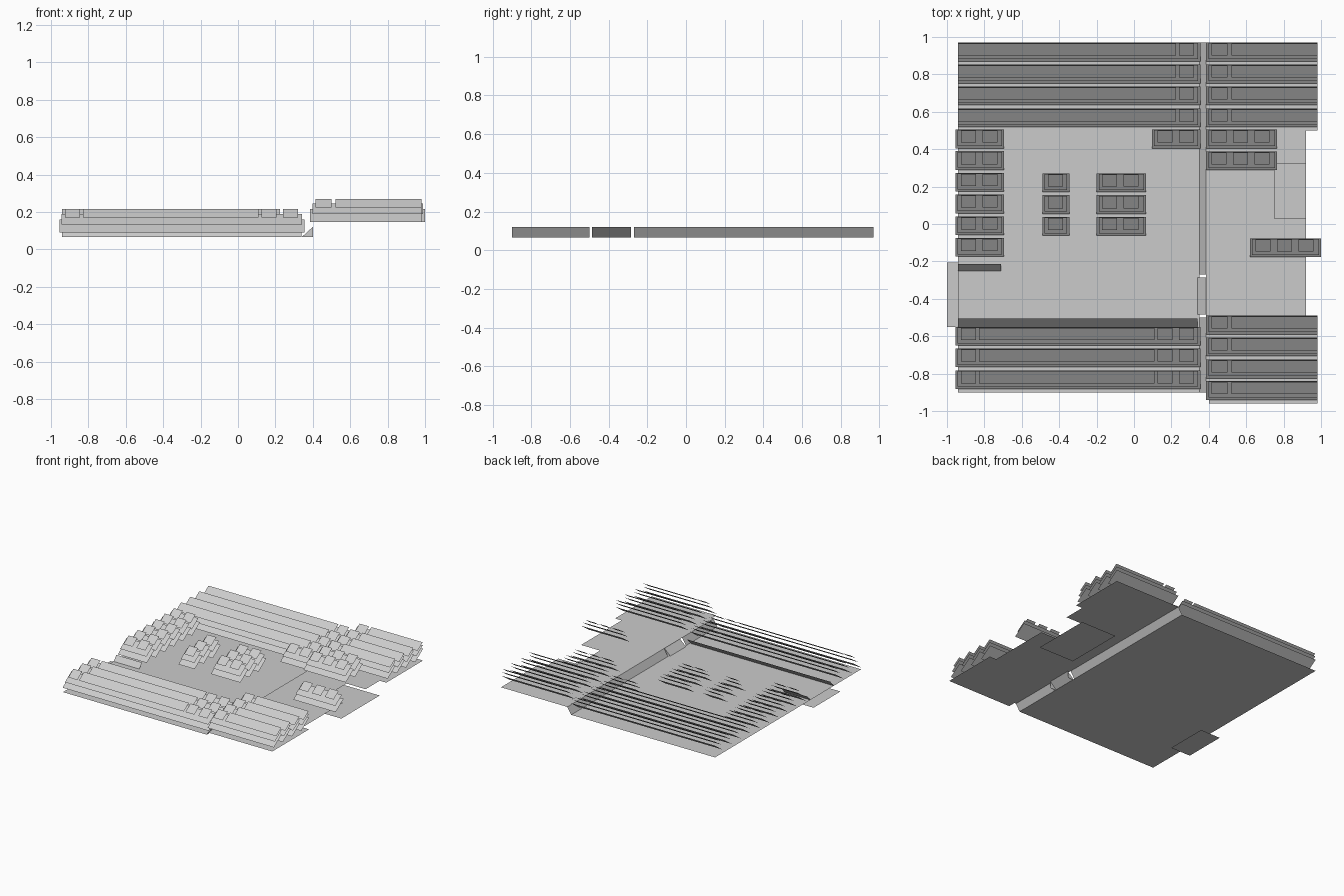
import bpy

if "Cube" in bpy.data.objects:
    bpy.data.objects.remove(bpy.data.objects["Cube"])

GREY = bpy.data.materials.new("light_grey")
GREY.diffuse_color = (0.6, 0.6, 0.6, 1)
GREY.use_nodes = True
GREY.node_tree.nodes["Principled BSDF"].inputs["Base Color"].default_value = GREY.diffuse_color

LOW, HIGH = 0.065, 0.12      # levels of the two decks


def make(name, polys):
    """One mesh object from a list of polygons (each a list of points)."""
    verts, faces = [], []
    for p in polys:
        faces.append(list(range(len(verts), len(verts) + len(p))))
        verts += p
    me = bpy.data.meshes.new(name)
    me.from_pydata(verts, [], faces)
    me.materials.append(GREY)
    ob = bpy.data.objects.new(name, me)
    bpy.context.collection.objects.link(ob)
    return ob


def flat(points, z):
    return [(x, y, z) for x, y in points]


def rect(x0, x1, y0, y1, z):
    return flat([(x0, y0), (x1, y0), (x1, y1), (x0, y1)], z)


def tilted(x0, x1, y0, y1, z0, z1):
    """Plate rising towards the back."""
    return [(x0, y0, z0), (x1, y0, z0), (x1, y1, z1), (x0, y1, z1)]


def row(name, x0, x1, top_y, floor, blocks, cut_left=False, cut_right=False):
    """Three stacked tilted plates: wide base, inset middle, split top."""
    y0, z = top_y - 0.1, floor + 0.025
    a = x0 if cut_left else x0 + 0.012
    b = x1 if cut_right else x1 - 0.012
    polys = [tilted(x0, x1, y0, top_y, z, z + 0.07),
             tilted(a, b, y0 + 0.012, top_y - 0.003, z + 0.043, z + 0.1)]
    for c, d in blocks:
        polys.append(tilted(c, d, y0 + 0.03, top_y - 0.005, z + 0.08, z + 0.125))
    make(name, polys)


def spaced(start, n):
    """Evenly spaced small top blocks."""
    return [(start + 0.115 * i, start + 0.115 * i + 0.08) for i in range(n)]


# Decks
make("lower_deck", [rect(-0.94, 0.35, -0.9, 0.97, LOW)])
make("upper_deck", [flat([
    (0.385, -0.9), (0.4, -0.9), (0.4, -0.96), (0.98, -0.96), (0.98, -0.49),
    (0.92, -0.49), (0.92, 0.03), (0.75, 0.03), (0.75, 0.32), (0.92, 0.32),
    (0.92, 0.5), (0.98, 0.5), (0.98, 0.97), (0.385, 0.97)], HIGH)])
make("sunken_landing", [rect(0.6, 0.92, 0.01, 0.5, 0.0)])
make("side_landing", [rect(-1.0, -0.82, -0.55, -0.205, 0.035)])

# Bank between the decks, interrupted by a short ramp
make("bank", [[(0.35, a, LOW), (0.385, a, HIGH), (0.385, b, HIGH), (0.35, b, LOW)]
              for a, b in ((-0.9, -0.5), (-0.27, 0.97))])
ra, rb = -0.485, -0.285
make("ramp", [[(0.34, ra, LOW), (0.4, ra, HIGH), (0.4, rb, HIGH), (0.34, rb, LOW)]]
     + [[(0.34, y, LOW), (0.4, y, LOW), (0.4, y, HIGH)] for y in (ra, rb)])

# Sloped strips on the lower deck
make("long_strip", [tilted(-0.94, 0.34, -0.55, -0.505, LOW, 0.115)])
make("short_strip", [tilted(-0.94, -0.71, -0.25, -0.215, LOW, 0.105)])

# Long rows at the back, both decks
right_blocks = [(0.415, 0.5), (0.52, 0.98)]
for y in (0.97, 0.852, 0.735, 0.618):
    row("back_left_row", -0.94, 0.355, y, LOW,
        [(-0.94, 0.225), (0.24, 0.32)], cut_left=True)
    row("back_right_row", 0.385, 0.98, y, HIGH, right_blocks, cut_right=True)

# Long rows at the front
for y in (-0.55, -0.665, -0.782):
    row("front_left_row", -0.955, 0.355, y, LOW,
        [(-0.925, -0.845), (-0.83, 0.11)] + spaced(0.125, 2))
for y in (-0.49, -0.607, -0.725, -0.84):
    row("front_right_row", 0.385, 0.98, y, HIGH, right_blocks, cut_right=True)

# Short rows
for i in range(6):
    row("side_row", -0.955, -0.695, 0.505 - 0.116 * i, LOW, spaced(-0.925, 2))
for i in range(3):
    y = 0.27 - 0.116 * i
    row("single_row", -0.49, -0.345, y, LOW, spaced(-0.46, 1))
    row("double_row", -0.2, 0.065, y, LOW, spaced(-0.17, 2))
row("inner_row", 0.095, 0.355, 0.505, LOW, spaced(0.125, 2))
for y in (0.505, 0.388):
    row("upper_triple_row", 0.385, 0.765, y, HIGH, spaced(0.415, 3))
row("edge_triple_row", 0.62, 1.0, -0.077, HIGH, spaced(0.65, 3))
